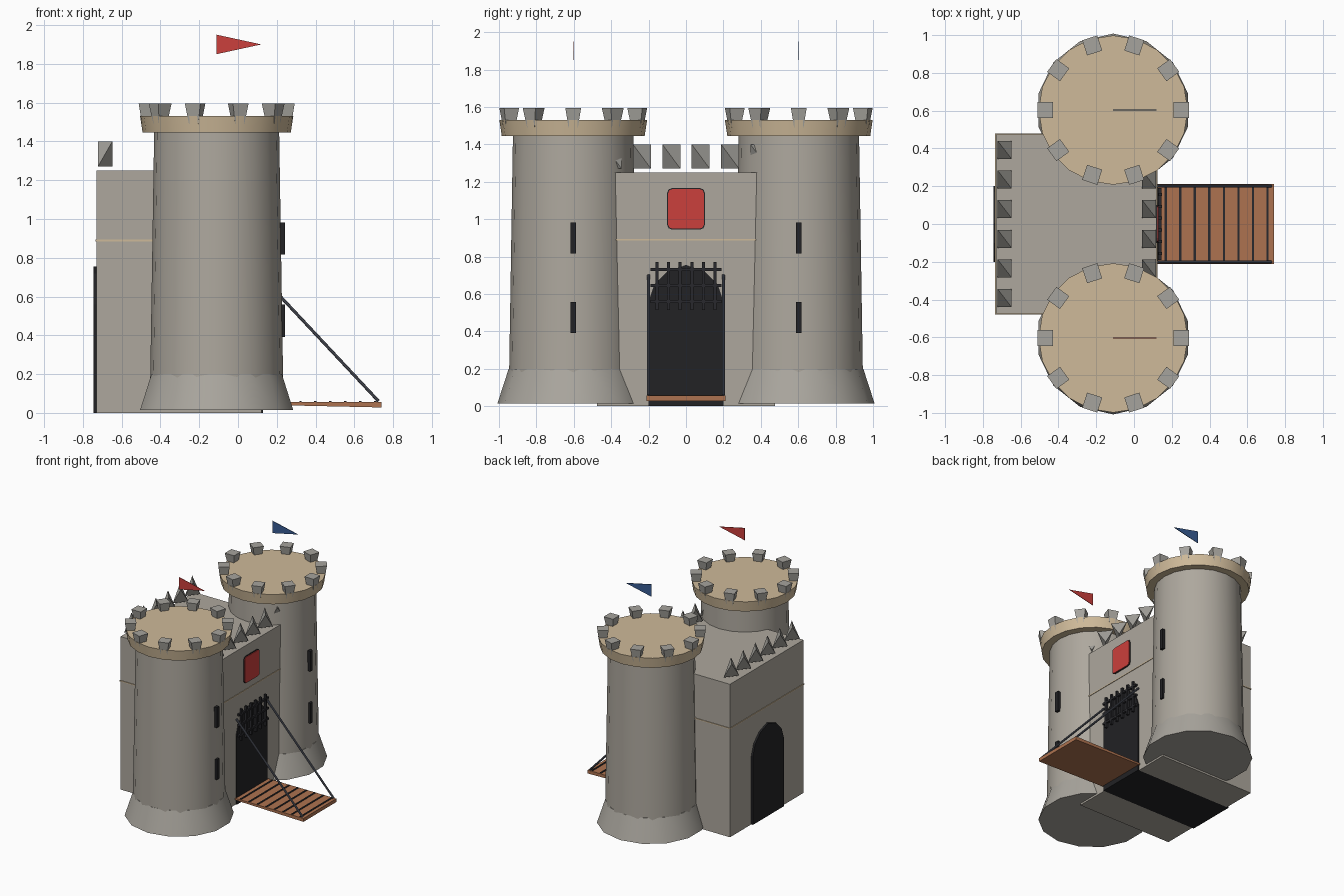
import bpy, bmesh, math
from mathutils import Vector, Matrix

if "Cube" in bpy.data.objects:
    bpy.data.objects.remove(bpy.data.objects["Cube"])


def mat(name, r, g, b):
    m = bpy.data.materials.new(name)
    m.diffuse_color = (r, g, b, 1)
    m.use_nodes = True
    m.node_tree.nodes["Principled BSDF"].inputs["Base Color"].default_value = m.diffuse_color
    return m


STONE = mat("wall_stone", .42, .39, .34)
BASE = mat("base_stone", .40, .38, .34)
MERLON = mat("merlon_grey", .38, .37, .34)
TAN = mat("sandstone", .62, .49, .32)
DARK = mat("dark_opening", .016, .016, .018)
IRON = mat("dark_iron", .022, .022, .026)
CHAIN = mat("chain_steel", .10, .11, .14)
WOOD = mat("bridge_wood", .42, .17, .08)
RED = mat("red_cloth", .60, .05, .045)
BLUE = mat("blue_cloth", .04, .11, .30)


def finish(bm, name, material, smooth=False):
    bmesh.ops.recalc_face_normals(bm, faces=bm.faces)
    me = bpy.data.meshes.new(name)
    bm.to_mesh(me)
    bm.free()
    me.materials.append(material)
    ob = bpy.data.objects.new(name, me)
    bpy.context.collection.objects.link(ob)
    if smooth:
        bpy.context.view_layer.objects.active = ob
        ob.select_set(True)
        bpy.ops.object.shade_smooth_by_angle(angle=math.radians(40))
        ob.select_set(False)
    return ob


def add_box(bm, lo, hi):
    lo, hi = Vector(lo), Vector(hi)
    m = Matrix.Translation((lo + hi) / 2) @ Matrix.Diagonal((*(hi - lo), 1))
    return bmesh.ops.create_cube(bm, size=1, matrix=m)["verts"]


def box(name, lo, hi, material):
    bm = bmesh.new()
    add_box(bm, lo, hi)
    return finish(bm, name, material)


def drum(name, x, y, z0, z1, r0, r1, n, material):
    bm = bmesh.new()
    bmesh.ops.create_cone(bm, cap_ends=True, segments=n, radius1=r0, radius2=r1, depth=z1 - z0,
                          matrix=Matrix.Translation((x, y, (z0 + z1) / 2)))
    return finish(bm, name, material, True)


def extrude_yz(name, outline, x0, x1, material):
    """Extrude a (y, z) outline along x."""
    bm = bmesh.new()
    f = bm.faces.new([bm.verts.new((x0, y, z)) for y, z in outline])
    r = bmesh.ops.extrude_face_region(bm, geom=[f])
    for v in r["geom"]:
        if isinstance(v, bmesh.types.BMVert):
            v.co.x = x1
    return finish(bm, name, material)


# gatehouse block and thin string course
box("gatehouse", (-.73, -.475, 0), (.12, .475, 1.25), STONE)
box("string_course", (-.735, -.48, .885), (.124, .48, .893), TAN)

# spiked wall merlons: tetrahedra on alternate corners of a box
bm = bmesh.new()
for x in (-.685, .08):
    for i in range(6):
        y = (i - 2.5) * .157
        v = [bm.verts.new((x + sx * .037, y + sy * .048, 1.335 + sz * .065))
             for sx, sy, sz in ((-1, 1, 1), (1, -1, 1), (-1, -1, -1), (1, 1, -1))]
        for a, b, c in ((0, 1, 2), (0, 1, 3), (0, 2, 3), (1, 2, 3)):
            bm.faces.new((v[a], v[b], v[c]))
finish(bm, "wall_merlons", MERLON)

# dark arched passage through the block
arch = [(-.2, 0), (.2, 0), (.2, .56), (.17, .65), (.1, .72), (0, .755),
        (-.1, .72), (-.17, .65), (-.2, .56)]
extrude_yz("gate_passage", arch, -.745, .128, DARK)

# red wall shield with small rounded corners on a dark backing
for name, g, x1, m in (("shield_rim", .006, .125, DARK), ("shield", 0, .13, RED)):
    pts = []
    for k in range(4):
        cy = .075 * (1 if k in (0, 3) else -1)
        cz = 1.055 + .085 * (1 if k < 2 else -1)
        for a in (0, 45, 90):
            t = math.radians(k * 90 + a)
            pts.append((cy + (.02 + g) * math.cos(t), cz + (.02 + g) * math.sin(t)))
    extrude_yz(name, pts, .115, x1, m)

# portcullis bars
bm = bmesh.new()
for i in range(6):
    y = (i - 2.5) * .062
    add_box(bm, (.13, y - .008, .515), (.148, y + .008, .77))
for z in (.56, .645, .73):
    add_box(bm, (.127, -.19, z - .008), (.145, .19, z + .008))
finish(bm, "portcullis", IRON)

# drawbridge deck (thin at the hinge) with plank seams
bm = bmesh.new()
for v in add_box(bm, (.11, -.212, .028), (.74, .212, .056)):
    if v.co.x < .2 and v.co.z < .04:
        v.co.z = .042
finish(bm, "drawbridge", WOOD)
bm = bmesh.new()
for i in range(8):
    x = .168 + i * .077
    add_box(bm, (x - .006, -.205, .05), (x + .006, .205, .061))
finish(bm, "plank_seams", IRON)

for side, label, cloth in ((-1, "near", RED), (1, "far", BLUE)):
    cx, cy = -.11, side * .603
    # chain from gate to bridge tip
    a, b = Vector((.125, side * .2, .70)), Vector((.725, side * .2, .06))
    d = b - a
    bm = bmesh.new()
    bmesh.ops.create_cone(bm, cap_ends=True, segments=8, radius1=.008, radius2=.008,
                          depth=d.length, matrix=Matrix.Translation((a + b) / 2)
                          @ d.to_track_quat('Z', 'Y').to_matrix().to_4x4())
    finish(bm, label + "_chain", CHAIN, True)

    # tower shaft, flared foot, cap
    drum(label + "_tower", cx, cy, .03, 1.47, .345, .322, 20, STONE)
    drum(label + "_tower_foot", cx, cy, .015, .2, .405, .345, 14, BASE)
    drum(label + "_tower_cap", cx, cy, 1.445, 1.53, .382, .395, 20, TAN)

    # ring of merlons narrowing downward
    bm = bmesh.new()
    for i in range(10):
        verts = add_box(bm, (-.042, -.042, 1.49), (.042, .042, 1.595))
        for v in verts:
            if v.co.z < 1.55:
                v.co.x *= .6
                v.co.y *= .6
        m = (Matrix.Translation((cx, cy, 0)) @ Matrix.Rotation(i * math.tau / 10, 4, 'Z')
             @ Matrix.Translation((.36, 0, 0)))
        bmesh.ops.transform(bm, matrix=m, verts=verts)
    finish(bm, label + "_tower_merlons", MERLON)

    # arrow slits
    bm = bmesh.new()
    for z in (.475, .9):
        add_box(bm, (.19, cy - .015, z - .083), (.243, cy + .015, z + .083))
    finish(bm, label + "_arrow_slits", DARK)

    # pennant
    bm = bmesh.new()
    tri = [(-.11, 1.85), (.12, 1.9), (-.11, 1.95)]
    f = [[bm.verts.new((x, cy + t, z)) for x, z in tri] for t in (-.002, .002)]
    bm.faces.new(f[0])
    bm.faces.new(f[1][::-1])
    for i in range(3):
        j = (i + 1) % 3
        bm.faces.new((f[0][i], f[0][j], f[1][j], f[1][i]))
    finish(bm, label + "_pennant", cloth)
